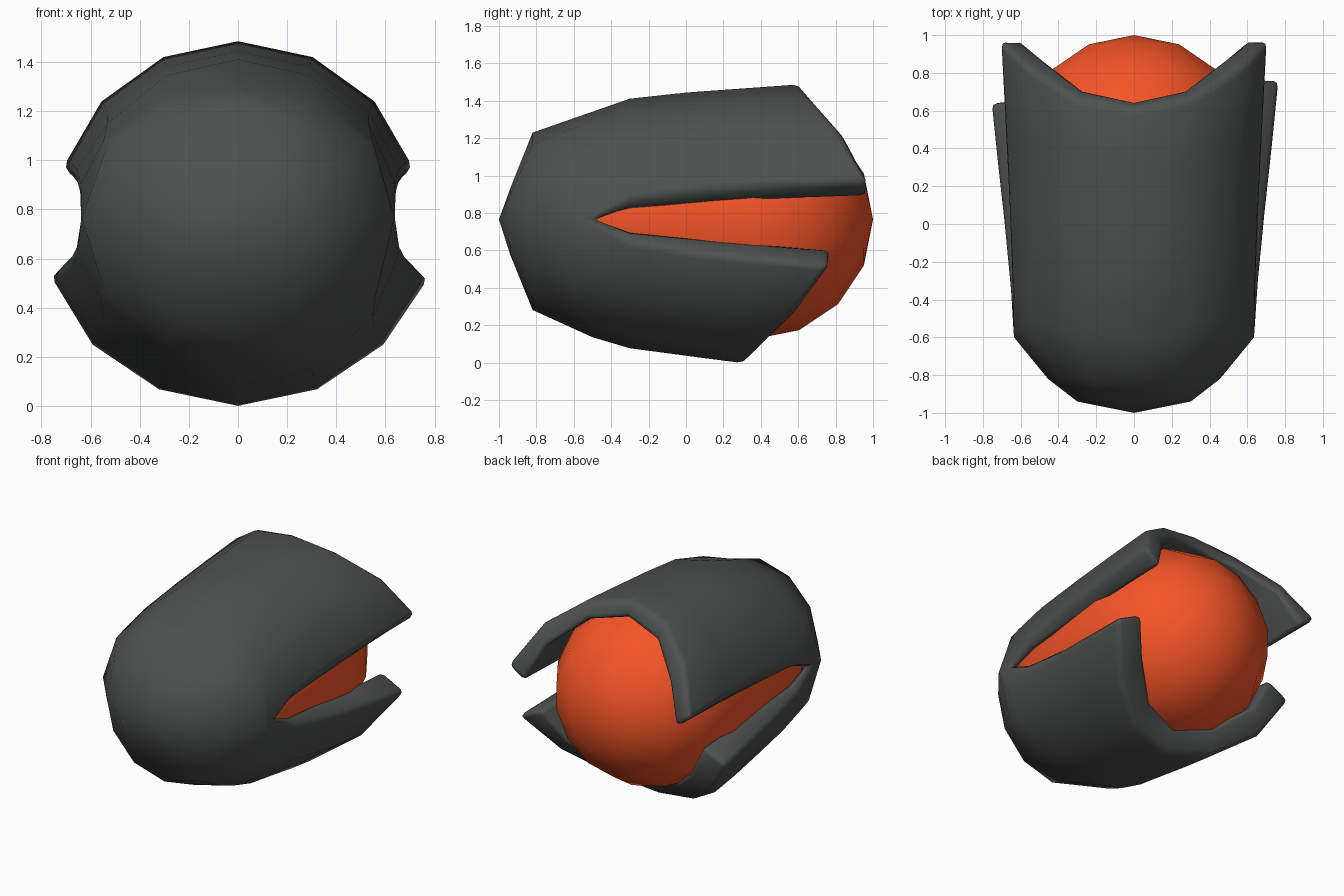
import bpy, bmesh, math
from mathutils import Matrix

if "Cube" in bpy.data.objects:
    bpy.data.objects.remove(bpy.data.objects["Cube"])

CZ = 0.765   # height of the long axis


def interp(table, x):
    """Piecewise linear lookup."""
    if x <= table[0][0]:
        return table[0][1]
    for (x0, y0), (x1, y1) in zip(table, table[1:]):
        if x <= x1:
            return y0 + (y1 - y0) * (x - x0) / (x1 - x0)
    return table[-1][1]


def material(name, color):
    m = bpy.data.materials.new(name)
    m.diffuse_color = (*color, 1)
    m.use_nodes = True
    m.node_tree.nodes["Principled BSDF"].inputs["Base Color"].default_value = m.diffuse_color
    return m


def finish(bm, name, mat):
    bmesh.ops.recalc_face_normals(bm, faces=bm.faces)
    for f in bm.faces:
        f.smooth = True
    me = bpy.data.meshes.new(name)
    bm.to_mesh(me)
    bm.free()
    me.materials.append(mat)
    ob = bpy.data.objects.new(name, me)
    bpy.context.collection.objects.link(ob)
    return ob


# Each jaw: radius along y at its side and its crest, slit half-gap, back end by height
NOSE = [(-1, 0), (-.94, .3), (-.77, .52), (-.6, .635), (-.5, .65)]
UPPER = dict(sign=1, side=NOSE + [(.97, .745)],
             crest=[(-1, 0), (-.82, .465), (-.26, .66), (.6, .722), (.97, .735)],
             gap=[(-.5, 0), (-.3, .045), (.3, .09), (.96, .115)],
             end=[(.12, .97), (.28, .985), (.72, .61)])
LOWER = dict(sign=-1, side=NOSE + [(.76, .82)],
             crest=[(-1, 0), (-.85, .47), (-.4, .675), (.3, .768), (.76, .79)],
             gap=[(-.5, 0), (-.3, .055), (.1, .095), (.76, .155)],
             end=[(.15, .78), (.32, .765), (.765, .31)])
FRONT = [-1, -.94, -.82, -.6, -.5, -.3]
STEPS = 3
COLS = 6
ROWS = len(FRONT) + STEPS
SLIT = 4     # row where the slit opens


def polar(jaw, y, j, inner):
    """Radius and angle of column j at y."""
    gap = interp(jaw["gap"], y)
    if not inner and y > -.5:
        gap += .09 * min(1, (y + .5) / .3)
    r = .65
    for _ in range(4):
        edge = math.asin(min(1, gap / max(r, .01))) if gap > 0 else 0
        a = edge + (math.pi - 2 * edge) * j / COLS
        k = math.sin(a) ** 2
        r = interp(jaw["side"], y) * (1 - k) + interp(jaw["crest"], y) * k
        if inner:
            r = min(r * .89, .605)
    return r, a


def point(jaw, i, j, inner):
    if i < len(FRONT):
        y = FRONT[i]
    else:
        end = .6
        for _ in range(8):   # settle on the slanted back cut
            r, a = polar(jaw, end, j, inner)
            h = r * math.sin(a) * (1.1 if inner else 1)
            end = (end + interp(jaw["end"], h)) / 2
        if jaw["sign"] < 0 and j > COLS / 2:
            end = min(end, .65)
        y = -.3 + (end + .3) * (i - len(FRONT) + 1) / STEPS
    r, a = polar(jaw, y, j, inner)
    if inner and y < -.5:
        y = -.5 + (y + .5) * .85
    return (r * math.cos(a), y, CZ + jaw["sign"] * r * math.sin(a))


# Split shell with thick rims
bm = bmesh.new()
for jaw in (UPPER, LOWER):
    v = {(i, j, k): bm.verts.new(point(jaw, i, j, k))
         for i in range(ROWS) for j in range(COLS + 1) for k in (0, 1)}
    for i in range(ROWS - 1):
        for j in range(COLS):
            for k in (0, 1):
                bm.faces.new([v[i, j, k], v[i + 1, j, k], v[i + 1, j + 1, k], v[i, j + 1, k]])
        if i >= SLIT:
            for j in (0, COLS):
                bm.faces.new([v[i, j, 0], v[i + 1, j, 0], v[i + 1, j, 1], v[i, j, 1]])
    for j in range(COLS):
        n = ROWS - 1
        bm.faces.new([v[n, j, 0], v[n, j + 1, 0], v[n, j + 1, 1], v[n, j, 1]])
bmesh.ops.remove_doubles(bm, verts=bm.verts, dist=.002)
shell = finish(bm, "split_shell", material("dark_grey", (.075, .083, .078)))
bev = shell.modifiers.new("soft_rim", "BEVEL")
bev.width = .042
bev.segments = 2
bev.limit_method = 'ANGLE'
bev.angle_limit = math.radians(46)

# Orange core: a ball stretched forward inside the shell, flattened in the nose
bm = bmesh.new()
bmesh.ops.create_uvsphere(bm, u_segments=14, v_segments=8, radius=.64)
bmesh.ops.rotate(bm, verts=bm.verts, matrix=Matrix.Rotation(-math.pi / 2, 3, 'X'))
for p in bm.verts:
    if p.co.y > -.01:
        p.co.y += .36
    else:
        p.co.y -= .22
        p.co.z *= .84
    p.co.z += CZ
finish(bm, "core", material("orange", (.92, .09, .02)))
